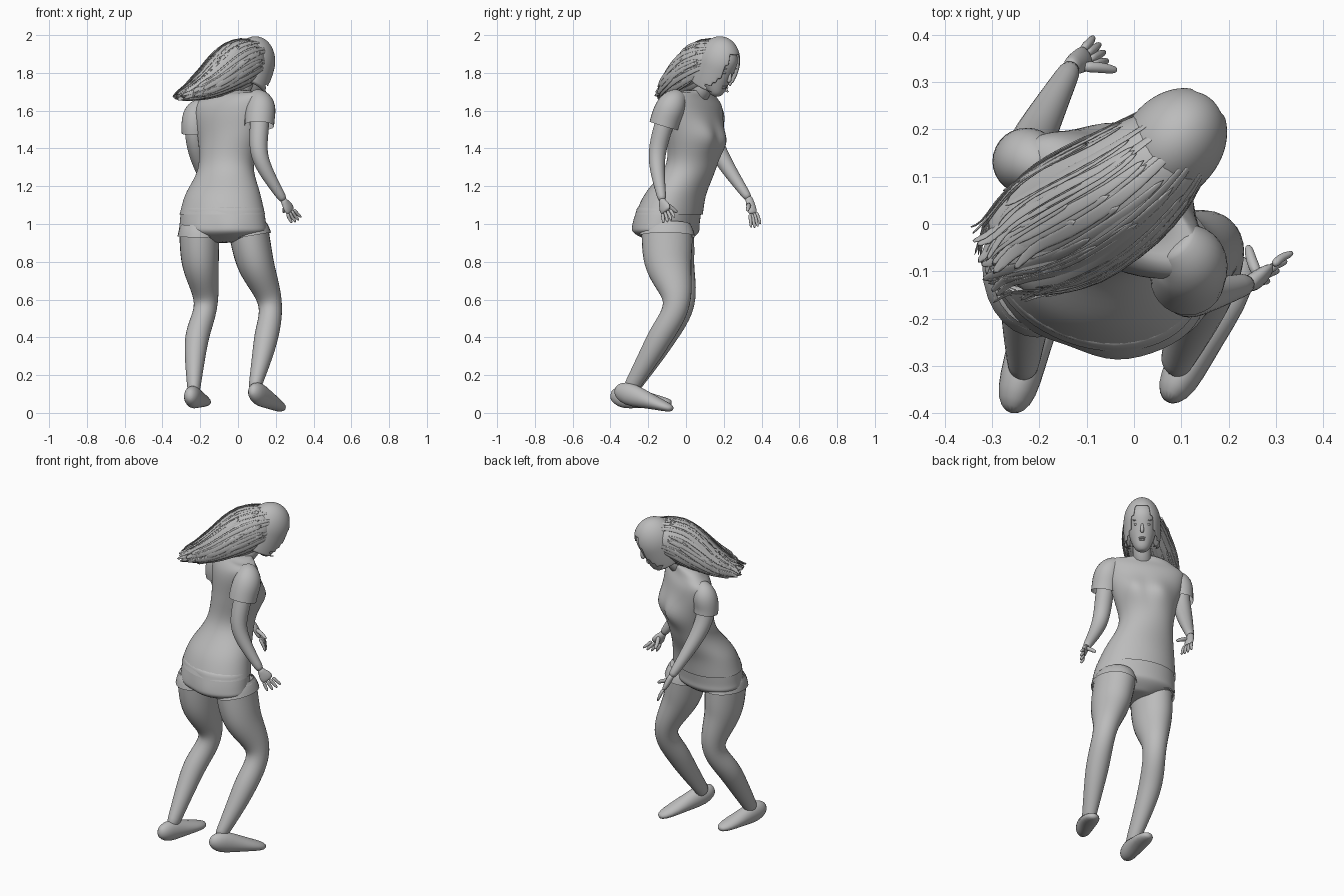
import bpy, bmesh, math, random
from mathutils import Vector, Matrix

if "Cube" in bpy.data.objects:
    bpy.data.objects.remove(bpy.data.objects["Cube"])
random.seed(4)

shade = (.5, .5, .5, 1)
grey = bpy.data.materials.new("plain_grey")
grey.use_nodes = True
grey.diffuse_color = shade
grey.node_tree.nodes["Principled BSDF"].inputs["Base Color"].default_value = shade


def finish(name, mesh_builder, thickness=0):
    """Turn a bmesh into a smooth grey object."""
    bmesh.ops.recalc_face_normals(mesh_builder, faces=mesh_builder.faces)
    for face in mesh_builder.faces:
        face.smooth = True
    mesh = bpy.data.meshes.new(name)
    mesh_builder.to_mesh(mesh)
    mesh_builder.free()
    mesh.materials.append(grey)
    part = bpy.data.objects.new(name, mesh)
    bpy.context.collection.objects.link(part)
    if thickness:
        part.modifiers.new("Thickness", 'SOLIDIFY').thickness = thickness
    rounding = part.modifiers.new("Rounding", 'SUBSURF')
    rounding.levels = rounding.render_levels = 1
    return part


def spline(rows, steps=4):
    """Smoothly fill in rows of any width between the given ones."""
    filled, last = [], len(rows) - 1
    for i in range(last):
        quad = list(zip(rows[max(i - 1, 0)], rows[i], rows[i + 1], rows[min(i + 2, last)]))
        for step in range(steps):
            t = step / steps
            filled.append(tuple(
                b + t / 2 * (c - a + t * (2 * a - 5 * b + 4 * c - d + t * (3 * (b - c) + d - a)))
                for a, b, c, d in quad))
    return filled + [tuple(rows[last])]


def oval(centre, side, front, width, depth, count):
    angles = [k * math.tau / count for k in range(count)]
    return [centre + side * width * math.cos(a) + front * depth * math.sin(a) for a in angles]


def skin(builder, rings, caps=(True, True)):
    """Bridge rings of points into a tube, with optional end caps."""
    loops = [[builder.verts.new(point) for point in ring] for ring in rings]
    for lower, upper in zip(loops, loops[1:]):
        for i in range(len(lower)):
            builder.faces.new((lower[i - 1], lower[i], upper[i], upper[i - 1]))
    for wanted, end in zip(caps, (loops[0], loops[-1])):
        if wanted:
            builder.faces.new(end)


def path_rings(points, up, count):
    """Ovals square to a path; each point is x, y, z, half width, half height."""
    centres = [Vector(point[:3]) for point in points]
    rings = []
    for i, point in enumerate(points):
        ahead = centres[min(i + 1, len(points) - 1)]
        along = (ahead - centres[max(i - 1, 0)]).normalized()
        side = along.cross(Vector(up)).normalized()
        rings.append(oval(centres[i], side, side.cross(along), point[3], point[-1], count))
    return rings


def tube(name, points, up=(0, 1, 0), count=14, caps=(True, True)):
    builder = bmesh.new()
    skin(builder, path_rings(points, up, count), caps)
    return finish(name, builder)


def trunk(name, rows, bulge_height, bulge_apart, bulge_push, caps):
    """Twisting loft with a pair of soft bulges; rows: z, x, y, half width, half depth."""
    builder, rings = bmesh.new(), []
    for z, x, y, width, depth in spline(rows):
        twist = min(max((z - 1.15) / .3, 0), 1)
        yaw = -math.radians(20 + 15 * twist)
        side = Vector((math.cos(yaw), math.sin(yaw), .12 * twist * (z < 1.69)))
        front = Vector((-math.sin(yaw), math.cos(yaw), 0))
        centre = Vector((x, y, z))
        ring = oval(centre, side, front, width, depth, 28)
        for point in ring:
            across, out = (point - centre).dot(side), (point - centre).dot(front)
            if out * bulge_push > 0:
                gap = (abs(across) - bulge_apart) ** 2 + (z - bulge_height) ** 2
                point += front * bulge_push * math.exp(-gap / .005)
        rings.append(ring)
    skin(builder, rings, caps)
    finish(name, builder)


# Shirt and seat of the shorts
trunk("shirt", [(1.05, -.083, -.09, .235, .172), (1.16, -.08, -.055, .205, .157),
                (1.3, -.065, .025, .153, .13), (1.45, -.045, .045, .18, .13),
                (1.6, -.045, .04, .22, .115), (1.67, -.04, .04, .212, .085),
                (1.71, -.02, .06, .08, .05)], 1.45, .075, .04, (False, True))
trunk("shorts_seat", [(1.1, -.083, -.085, .222, .163), (1, -.08, -.1, .238, .163),
                      (.95, -.08, -.1, .228, .155), (.9, -.08, -.09, .09, .08)],
      .98, .1, -.015, (True, True))


def widen(points, factors):
    return [(*p[:3], p[3] * f, p[-1] * f) for p, f in zip(points, factors)]


# Legs share one set of thicknesses; the shorts legs follow the thighs
leg_sizes = [(.11, .14), (.102, .13), (.065, .074), (.064, .066), (.032, .04)]
shoe_sizes = [(0, .012, .02), (.07, .038, .046), (.22, .046, .066), (.45, .047, .053),
              (.72, .054, .035), (.93, .042, .024), (1, .014, .012)]
for label, joints, heel, toe in (
        ("left", [(.05, -.1, 1), (.09, -.095, .8), (.17, -.05, .58), (.145, -.15, .38), (.085, -.3, .12)],
         (.07, -.375, .125), (.235, -.07, .02)),
        ("right", [(-.205, -.095, 1), (-.2, -.08, .8), (-.17, -.025, .58), (-.22, -.13, .38), (-.235, -.31, .1)],
         (-.26, -.4, .095), (-.172, -.075, .052))):
    limb = spline([joint + size for joint, size in zip(joints, leg_sizes)], 5)
    tube(label + "_leg", limb)
    tube(label + "_shorts_leg", widen(limb[:3], (.9, 1.03, 1.1)), caps=(False, False))
    tube(label + "_shoe", [(*Vector(heel).lerp(Vector(toe), f), w, h) for f, w, h in shoe_sizes],
         up=(0, 0, 1))


def hand(label, wrist, tip, spread, thumb):
    """Flat palm, four bent fingers and a thumb."""
    wrist, tip, spread, thumb = map(Vector, (wrist, tip, spread, thumb))
    knuckles = wrist.lerp(tip, .5)
    normal = spread.cross(tip - wrist).normalized()
    half = spread.length * .9
    sizes = ((-.25, .019, .018), (.1, .023, .018), (.5, half, .018), (.85, half, .015), (1.1, half * .9, .01))
    tube(label + "_palm", [(*wrist.lerp(knuckles, f), w, h) for f, w, h in sizes], normal, 10)

    def digit(name, start, end, radius):
        bend = start.lerp(end, .5) + normal * radius / 2
        tube(label + name, [(*start, radius), (*bend, radius * .9),
                            (*start.lerp(end, .85), radius * .75), (*end, radius * .4)], normal, 8)

    for i, finger in enumerate(("_index", "_middle", "_ring", "_little")):
        offset = spread * (1 - i / 1.5)
        reach = .06 if finger in ("_middle", "_ring") else 0
        digit(finger + "_finger", knuckles + offset * .65,
              tip + offset + (tip - wrist) * reach, .011)
    digit("_thumb", wrist.lerp(knuckles + spread, .3), thumb, .014)


# Arms share one set of thicknesses; the sleeves follow the upper arms
arm_sizes = [.03, .051, .052, .045, .022]
for label, fullness, joints, tip, spread, thumb in (
        ("left", 1.55, [(.08, -.03, 1.675), (.118, -.075, 1.63), (.113, -.118, 1.52), (.12, -.155, 1.34),
                        (.245, -.125, 1.12)],
         (.31, -.09, 1.02), (.025, .03, .015), (.24, -.045, 1.06)),
        ("right", 1.35, [(-.18, .11, 1.63), (-.22, .135, 1.585), (-.23, .135, 1.48), (-.205, .195, 1.34),
                         (-.13, .335, 1.13)],
         (-.07, .37, .99), (.015, -.025, -.01), (-.035, .325, 1.07))):
    limb = spline([joint + (size,) for joint, size in zip(joints, arm_sizes)])
    tube(label + "_arm", limb)
    tube(label + "_sleeve", widen(limb[:9], [fullness] * 9), caps=(True, False))
    hand(label, joints[-1], tip, spread, thumb)

# Neck and head, turned and looking down
tube("neck", [(-.02, .055, 1.66, .06), (.015, .085, 1.71, .05), (.07, .15, 1.82, .05)])
pose = (Matrix.Translation((.082, .168, 1.85)) @ Matrix.Rotation(math.radians(-40), 4, 'Z')
        @ Matrix.Rotation(math.radians(-24), 4, 'X'))


def ball(name, place, size):
    builder = bmesh.new()
    bmesh.ops.create_uvsphere(builder, u_segments=16, v_segments=10, radius=1)
    bmesh.ops.transform(builder, verts=builder.verts,
                        matrix=pose @ Matrix.Translation(place) @ Matrix.Diagonal((*size, 1)))
    finish(name, builder)


head = tube("head", spline([(0, .066, -.162, .014, .014), (0, .058, -.145, .04, .04),
                            (0, .03, -.09, .067, .078), (0, .01, -.03, .079, .098),
                            (0, 0, .05, .085, .104), (0, -.01, .12, .04, .05)], 3), count=20)
nose = tube("nose", [(0, .096, -.005, .007), (0, .106, -.03, .009),
                     (0, .113, -.05, .012), (0, .104, -.062, .01)], count=10)
for part in (head, nose):
    part.data.transform(pose)
ball("upper_lip", (0, .094, -.089), (.021, .011, .006))
ball("lower_lip", (0, .091, -.1), (.018, .011, .007))
for label, sign in (("left", 1), ("right", -1)):
    ball(label + "_eye", (sign * .033, .088, -.014), (.014, .01, .007))
    ball(label + "_brow", (sign * .034, .089, .01), (.021, .009, .005))

# Hair cap: a shell that hangs straight beside the face
cap = bmesh.new()
bmesh.ops.create_uvsphere(cap, u_segments=40, v_segments=28, radius=1)
opening = []
for face in cap.faces:
    x, y, z = face.calc_center_median()
    if z < -.93 or (y > .25 and z < .6 and abs(x) < .62 - .5 * max(z, 0)):
        opening.append(face)
bmesh.ops.delete(cap, geom=opening, context='FACES')
for vert in cap.verts:
    if vert.co.z < 0:
        drop = max(math.sqrt(max(1 - vert.co.z ** 2, 0)), .4)
        vert.co.x *= .9 / drop + .1
        vert.co.y *= .9 / drop + .1
bmesh.ops.transform(cap, verts=cap.verts, matrix=pose @ Matrix.Diagonal((.104, .126, .147, 1)))
finish("hair_cap", cap, .006)

# Flowing hair mass with loose locks laid over it
flow = spline([(.1, .185, 1.885, .09, .09), (0, .09, 1.85, .13, .13), (-.14, 0, 1.752, .142, .082),
               (-.24, -.05, 1.7, .11, .045), (-.32, -.09, 1.67, .06, .015)], 2)
tube("hair_mass", flow[:-1], (0, 0, 1), 20)
rings = path_rings(flow, (0, 0, 1), 72)
locks = bmesh.new()
for _ in range(90):
    k, lift = random.randrange(72), random.uniform(.98, 1.025)
    first, last = random.randint(0, 3), random.randint(6, 8)
    line = []
    for i in range(first, last + 1):
        wobble = Vector([random.uniform(-.003, .003) for _ in "xyz"])
        line.append(Vector(flow[i][:3]).lerp(rings[i][k], lift) + wobble)
    line[-1] += Vector((random.uniform(-.01, .02), random.uniform(-.04, .03), 0))
    outward = rings[4][k] - Vector(flow[4][:3])
    taper = [.001 + .016 * math.sin(math.pi * (.15 + .8 * i / len(line))) for i in range(len(line))]
    skin(locks, path_rings([(*p, w, .0025) for p, w in zip(line, taper)], outward, 6))
finish("hair_locks", locks)
